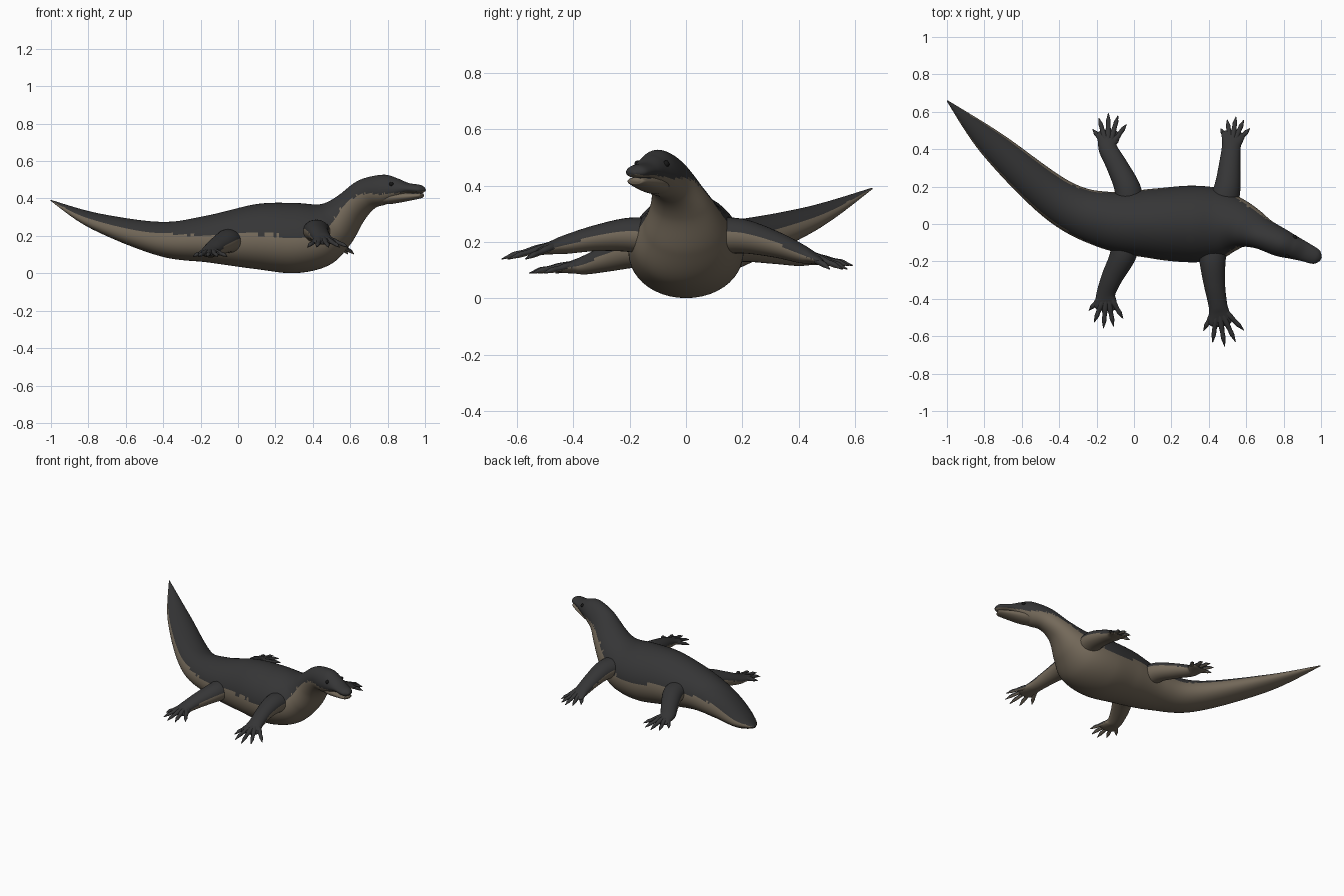
import bpy, bmesh, math, random
from mathutils import Vector

if "Cube" in bpy.data.objects:
    bpy.data.objects.remove(bpy.data.objects["Cube"])

random.seed(4)
Z = Vector((0, 0, 1))


def material(name, rgb):
    m = bpy.data.materials.new(name)
    m.diffuse_color = (*rgb, 1)
    m.use_nodes = True
    m.node_tree.nodes["Principled BSDF"].inputs["Base Color"].default_value = m.diffuse_color
    return m


DARK = material("charcoal hide", (0.036, 0.036, 0.037))
TAN = material("tan belly", (0.175, 0.142, 0.102))
BLACK = material("black eye", (0.008, 0.008, 0.008))


def smooth_rows(rows, steps):
    """Catmull-Rom interpolation of number rows."""
    out = []
    for i in range(len(rows) - 1):
        p0, p1 = rows[max(i - 1, 0)], rows[i]
        p2, p3 = rows[i + 1], rows[min(i + 2, len(rows) - 1)]
        for s in range(steps):
            t = s / steps
            out.append([0.5 * (2 * b + (c - a) * t + (2 * a - 5 * b + 4 * c - d) * t * t
                               + (3 * b - a - 3 * c + d) * t ** 3)
                        for a, b, c, d in zip(p0, p1, p2, p3)])
    out.append(list(rows[-1]))
    return out


def loft(bm, rings, steps=8, segs=36, pear=0.0, jag=0.05):
    """Skin rings of centre, side, up and colour line; tan lies below the line."""
    loops, lines = [], []
    for r in smooth_rows(rings, steps):
        c, side, up = Vector(r[0:3]), Vector(r[3:6]), Vector(r[6:9])
        loop = []
        for k in range(segs):
            a = 2 * math.pi * k / segs
            w = math.cos(a) * (1 - pear * math.sin(a))
            loop.append(bm.verts.new(c + side * w + up * math.sin(a)))
        loops.append(loop)
        lines.append(r[9])
    for i in range(len(loops) - 1):
        for k in range(segs):
            n = (k + 1) % segs
            f = bm.faces.new((loops[i][k], loops[i + 1][k], loops[i + 1][n], loops[i][n]))
            h = math.sin(2 * math.pi * (k + 0.5) / segs)
            f.material_index = int(h < lines[i] + random.uniform(-jag, jag))
    for loop, line in ((loops[0], lines[0]), (loops[-1], lines[-1])):
        bm.faces.new(loop).material_index = int(line > 0.5)


def path_rings(pts):
    """Rings across a path of (position, half width, half height, colour line)."""
    out = []
    for i, (p, w, h, line) in enumerate(pts):
        t = pts[min(i + 1, len(pts) - 1)][0] - pts[max(i - 1, 0)][0]
        side = t.cross(Z).normalized()
        up = side.cross(t).normalized()
        out.append([*p, *(side * w), *(up * h), line])
    return out


def profile_rings(rows):
    """Rings from side profile: top x,z, bottom x,z, centre y, half width, line."""
    out = []
    mid = [Vector(((r[0] + r[2]) / 2, r[4], (r[1] + r[3]) / 2)) for r in rows]
    for i, (xt, zt, xb, zb, y, w, line) in enumerate(rows):
        t = mid[min(i + 1, len(mid) - 1)] - mid[max(i - 1, 0)]
        side = Vector((-t.y, t.x, 0)).normalized() * w
        out.append([*mid[i], *side, (xt - xb) / 2, 0, (zt - zb) / 2, line])
    return out


def finish(bm, name, mats=(DARK, TAN)):
    bmesh.ops.recalc_face_normals(bm, faces=bm.faces)
    for f in bm.faces:
        f.smooth = True
    me = bpy.data.meshes.new(name)
    bm.to_mesh(me)
    bm.free()
    for m in mats:
        me.materials.append(m)
    bpy.context.collection.objects.link(bpy.data.objects.new(name, me))


# Tail, trunk, neck and upper head in one skin
body = [
    (-1.0, .392, -1.0, .386, .66, .003, .4),
    (-.757, .322, -.757, .232, .425, .076, .4),
    (-.41, .275, -.41, .092, .13, .118, .35),
    (-.16, .31, -.16, .058, .025, .15, .15),
    (.10, .37, .10, .022, .003, .186, .1),
    (.30, .376, .31, .001, 0, .204, 0),
    (.42, .368, .49, .045, 0, .188, .1),
    (.48, .382, .60, .155, -.004, .145, .15),
    (.55, .424, .667, .28, -.02, .108, .15),
    (.65, .498, .725, .346, -.055, .083, 0),
    (.775, .527, .785, .367, -.098, .076, -.3),
    (.85, .508, .85, .395, -.125, .063, -.4),
    (.91, .483, .91, .425, -.148, .052, -.6),
    (.975, .472, .975, .427, -.176, .04, -.6),
    (1.0, .454, 1.0, .438, -.187, .01, -.6),
]
bm = bmesh.new()
loft(bm, profile_rings(body), steps=14, segs=48, pear=0.1)
finish(bm, "body")

# Lower jaw
jaw = [
    (.76, .42, .76, .37, -.093, .04, .7),
    (.83, .435, .83, .372, -.118, .056, .7),
    (.965, .43, .965, .398, -.171, .038, .7),
    (.985, .428, .985, .408, -.18, .02, .7),
]
bm = bmesh.new()
loft(bm, profile_rings(jaw), segs=28)
finish(bm, "lower_jaw")

# Eyes
for s, nm in ((1, "left"), (-1, "right")):
    bm = bmesh.new()
    bmesh.ops.create_uvsphere(bm, u_segments=16, v_segments=10, radius=.012)
    yaw = math.radians(-22)
    bmesh.ops.translate(bm, verts=bm.verts, vec=(
        .84 - math.sin(yaw) * .054 * s, -.121 + math.cos(yaw) * .054 * s, .477))
    finish(bm, "eye_" + nm, (BLACK,))


def leg(name, root, shoulder, elbow, wrist, toe):
    root, shoulder, elbow, wrist, toe = map(Vector, (root, shoulder, elbow, wrist, toe))
    reach = toe - wrist
    bm = bmesh.new()
    # Limb flattening into a broad palm
    spots = [root, shoulder, elbow, wrist] + [wrist + reach * t for t in (.2, .42, .52)]
    widths = (.085, .07, .057, .05, .055, .062, .04)
    heights = (.07, .061, .046, .033, .024, .015, .009)
    lines = (.2, .2, .15, 0, -.1, -.2, -.3)
    loft(bm, path_rings(list(zip(spots, widths, heights, lines))), segs=28)
    # Clawed digits fan out from the wrist, shortest at the rear
    out = 1 if reach.y > 0 else -1
    heading = math.atan2(reach.x, out * reach.y)
    size = Vector((reach.x, reach.y)).length
    for turn, ratio in ((-38, .7), (-17, .9), (0, 1), (16, .97), (36, .86)):
        a = heading + math.radians(turn)
        d = Vector((math.sin(a) * size, out * math.cos(a) * size, 0)) * ratio
        d.z = reach.z
        digit = [(wrist + d * t + Z * r * .5, r, r * .85, -.4) for t, r in
                 ((.15, .016), (.45, .016), (.65, .012), (.8, .012), (.9, .007), (1, .002))]
        loft(bm, path_rings(digit), steps=4, segs=12)
    finish(bm, name)


# Legs, each posed by five joints from the trunk to the middle toe
leg("front_leg_right", (.42, -.08, .21), (.42, -.2, .225), (.43, -.32, .213),
    (.448, -.43, .19), (.485, -.655, .138))
leg("front_leg_left", (.47, .08, .22), (.5, .2, .22), (.512, .32, .19),
    (.52, .41, .157), (.545, .573, .102))
leg("hind_leg_right", (-.04, -.06, .17), (-.06, -.17, .17), (-.115, -.28, .14),
    (-.147, -.36, .117), (-.163, -.557, .088))
leg("hind_leg_left", (-.02, .06, .18), (-.035, .19, .19), (-.09, .31, .168),
    (-.138, .4, .147), (-.137, .592, .115))
